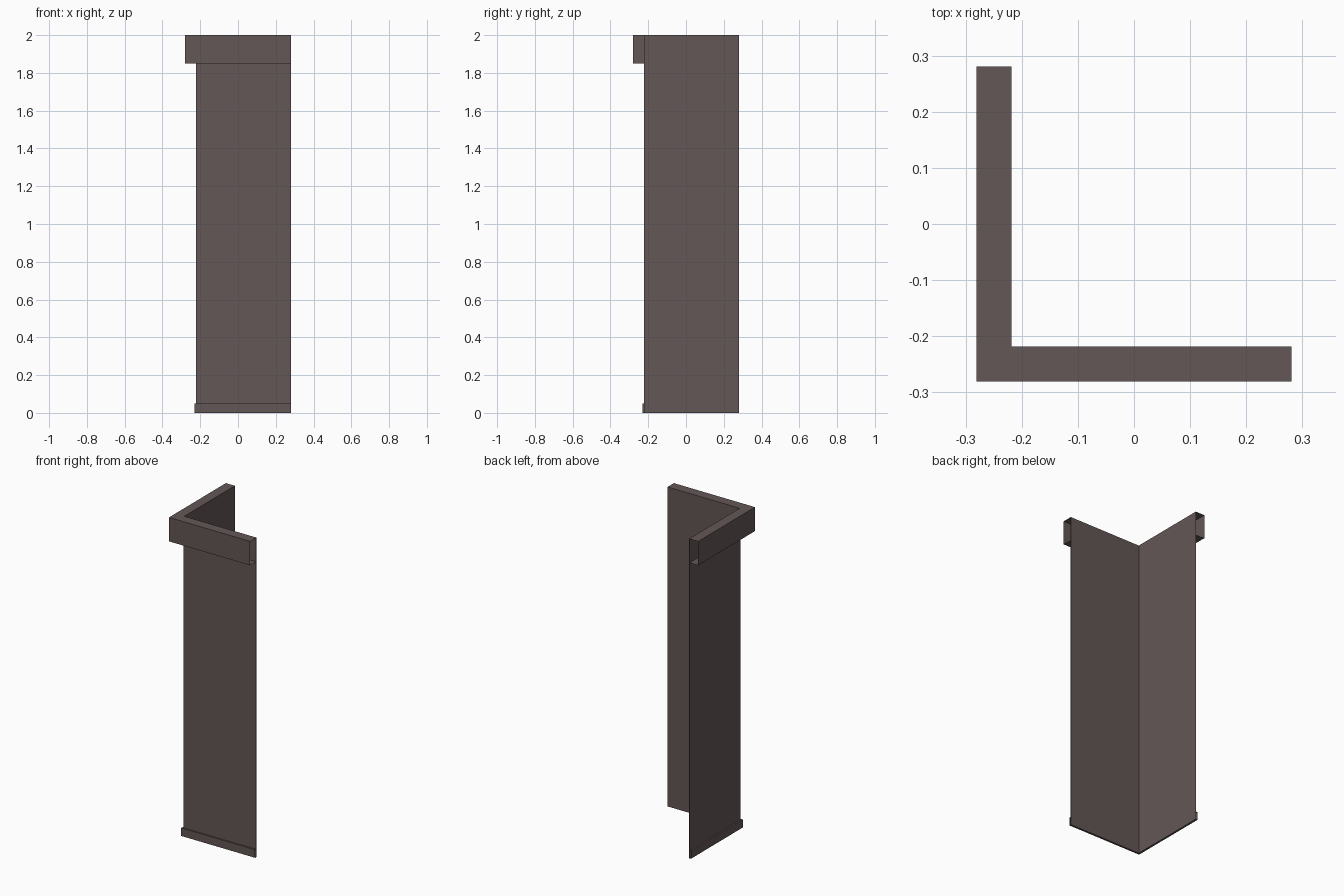
import bpy
import bmesh

if "Cube" in bpy.data.objects:
    bpy.data.objects.remove(bpy.data.objects["Cube"])

END = 0.281       # free ends of both wings
INNER = -0.2185   # inner face of the corner panel

mat = bpy.data.materials.new("dark taupe")
mat.diffuse_color = (0.125, 0.095, 0.092, 1.0)
mat.use_nodes = True
mat.node_tree.nodes["Principled BSDF"].inputs["Base Color"].default_value = mat.diffuse_color


def sweep_corner(name, profile, closed):
    """Sweep a (outward offset, z) profile along the L path with a mitred corner."""
    bm = bmesh.new()
    rings = []
    for station in range(3):
        ring = []
        for d, z in profile:
            p = INNER - d
            xy = [(p, END), (p, p), (END, p)][station]
            ring.append(bm.verts.new((xy[0], xy[1], z)))
        rings.append(ring)
    n = len(profile)
    for a, b in zip(rings, rings[1:]):
        for i in range(n if closed else n - 1):
            j = (i + 1) % n
            bm.faces.new((a[i], a[j], b[j], b[i]))
    if closed:
        bm.faces.new(rings[0])
        bm.faces.new(rings[-1])
        bmesh.ops.recalc_face_normals(bm, faces=bm.faces)
    mesh = bpy.data.meshes.new(name)
    bm.to_mesh(mesh)
    bm.free()
    mesh.materials.append(mat)
    ob = bpy.data.objects.new(name, mesh)
    bpy.context.collection.objects.link(ob)
    return ob


T = 0.003  # sheet thickness

# Thin folded corner panel
sweep_corner("corner_panel", [(T, 2), (T, 0), (0, 0), (0, 2)], True)

# Header box along the top, open at both ends
sweep_corner("header_box", [(T, 2), (0.0625, 2), (0.0625, 1.85), (T, 1.85)], False)

# Low skirting strip along the bottom, open at both ends
sweep_corner("base_trim", [(T, 0.05), (0.0127, 0.05), (0.0127, 0), (T, 0)], False)
